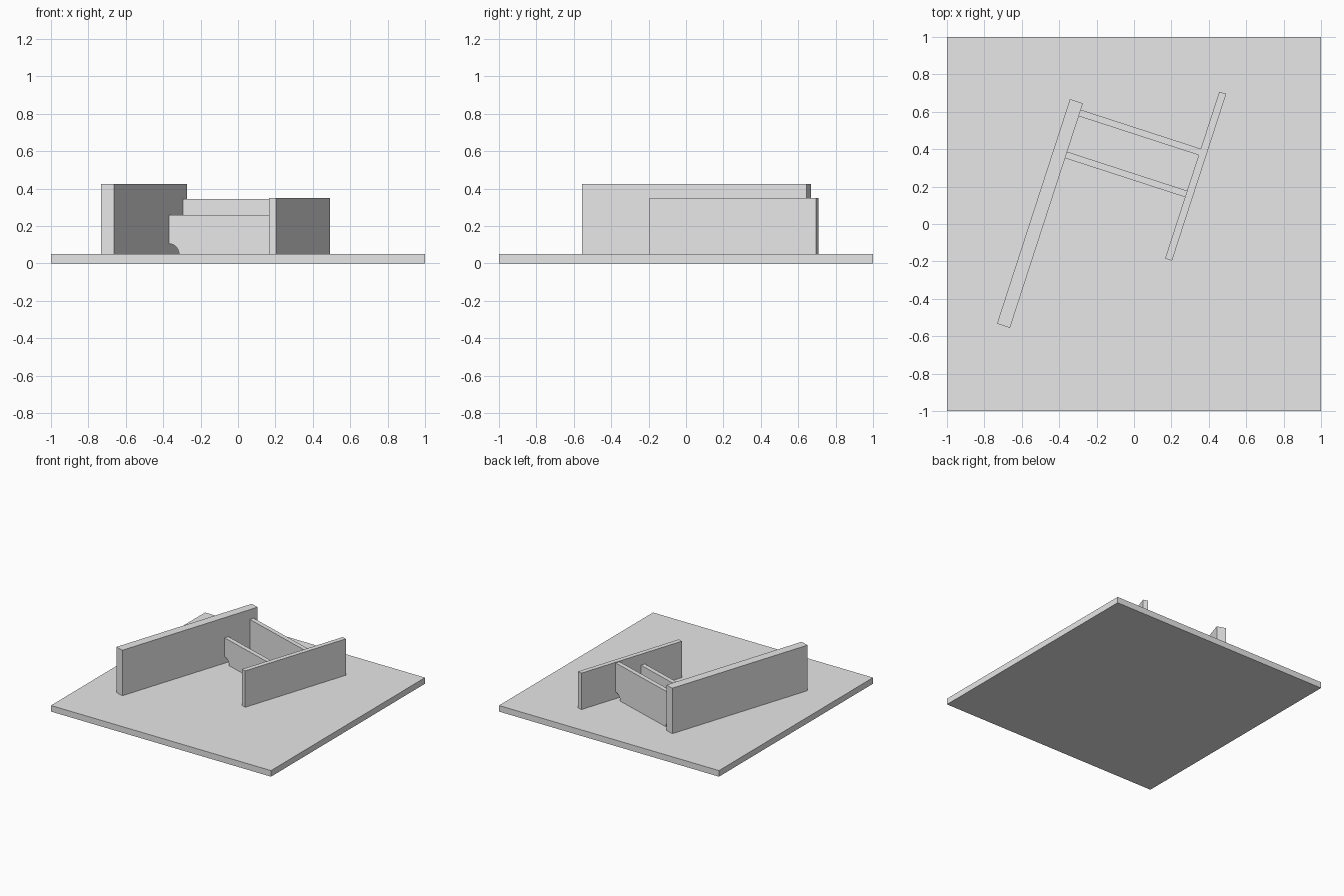
import bpy, bmesh, math
from mathutils import Matrix

old = bpy.data.objects.get("Cube")
if old:
    bpy.data.objects.remove(old, do_unlink=True)

grey = bpy.data.materials.new("plain_grey")
grey.use_nodes = True
grey.diffuse_color = (0.8, 0.8, 0.8, 1)
grey.node_tree.nodes["Principled BSDF"].inputs["Base Color"].default_value = (0.8, 0.8, 0.8, 1)

PLATE_TOP = 0.05
TURN = Matrix.Rotation(math.radians(-18), 4, 'Z')   # the frame sits turned on the plate


def extrude_profile(name, profile, y0, y1, matrix=Matrix()):
    """Extrude an x-z outline from y0 to y1 into a flat-shaded solid."""
    bm = bmesh.new()
    face = bm.faces.new([bm.verts.new((x, y0, z)) for x, z in profile])
    grown = bmesh.ops.extrude_face_region(bm, geom=[face])
    moved = [v for v in grown["geom"] if isinstance(v, bmesh.types.BMVert)]
    bmesh.ops.translate(bm, verts=moved, vec=(0, y1 - y0, 0))
    bmesh.ops.recalc_face_normals(bm, faces=bm.faces)
    bm.transform(matrix)
    mesh = bpy.data.meshes.new(name)
    bm.to_mesh(mesh)
    bm.free()
    mesh.materials.append(grey)
    obj = bpy.data.objects.new(name, mesh)
    bpy.context.collection.objects.link(obj)
    return obj


def rectangle(x0, x1, z0, z1):
    return [(x0, z0), (x1, z0), (x1, z1), (x0, z1)]


def notched_rib(x0, x1, z0, z1, radius, steps=10):
    """Rib outline with a quarter-round notch in each lower corner."""
    angles = [math.pi / 2 * i / steps for i in range(steps + 1)]
    arc = [(radius * math.cos(a), radius * math.sin(a)) for a in angles]
    left = [(x0 + c, z0 + s) for c, s in reversed(arc)]
    right = [(x1 - c, z0 + s) for c, s in arc]
    return left + right + [(x1, z1), (x0, z1)]


# Base plate
extrude_profile("base_plate", rectangle(-1, 1, 0, PLATE_TOP), -1, 1)

# Two parallel walls
extrude_profile("tall_wall", rectangle(-0.532, -0.459, PLATE_TOP, 0.424), -0.733, 0.529, TURN)
extrude_profile("short_wall", rectangle(0.215, 0.254, PLATE_TOP, 0.349), -0.124, 0.814, TURN)

# Cross ribs between the walls
for name, middle, top in (("front_rib", 0.239, 0.258), ("back_rib", 0.475, 0.343)):
    outline = notched_rib(-0.459, 0.215, PLATE_TOP, top, 0.055)
    extrude_profile(name, outline, middle - 0.018, middle + 0.018, TURN)
